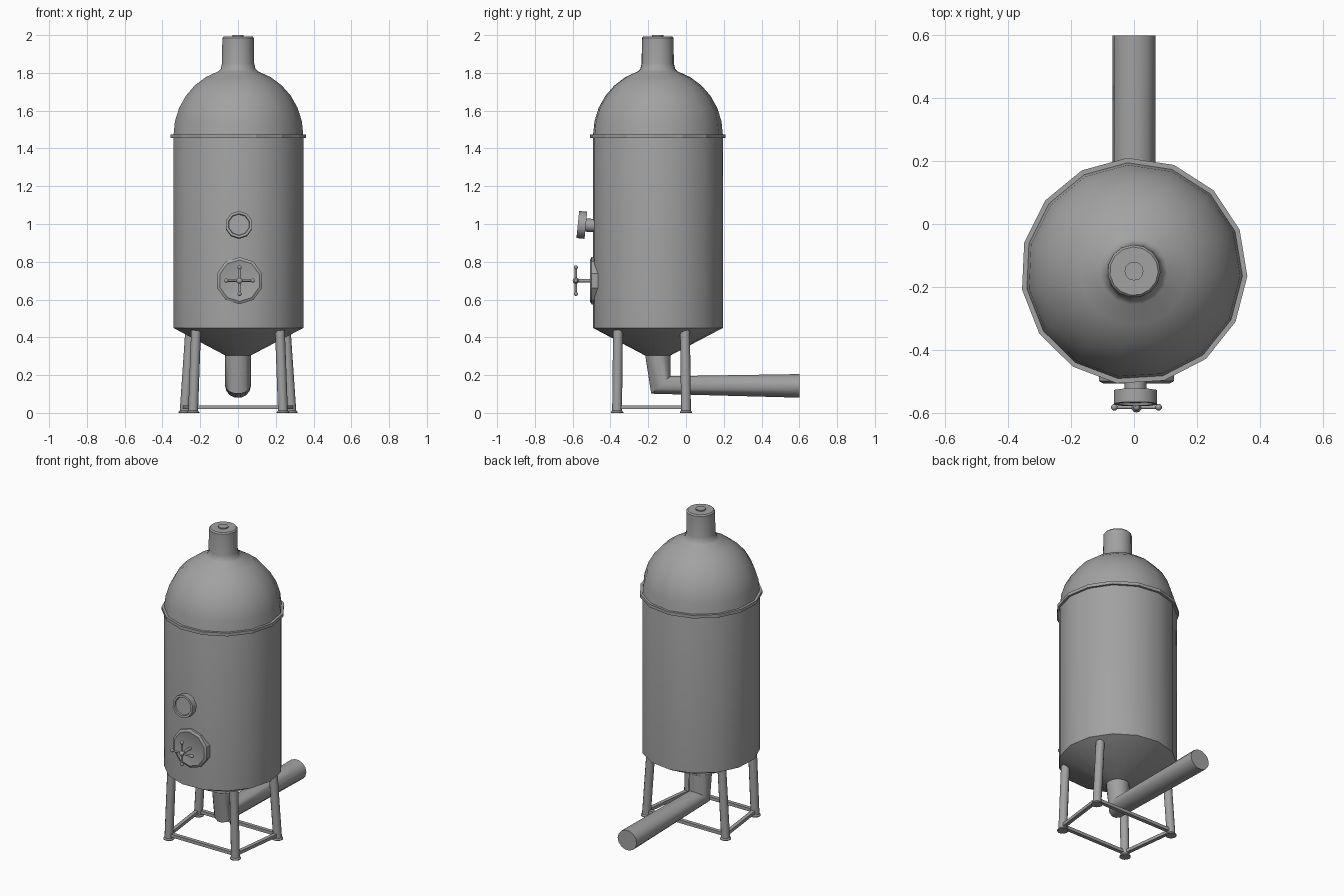
import bpy, bmesh
from math import sin, cos, pi, radians
from mathutils import Vector, Matrix

if "Cube" in bpy.data.objects:
    bpy.data.objects.remove(bpy.data.objects["Cube"])

steel = bpy.data.materials.new("grey steel")
steel.use_nodes = True
grey = (0.36, 0.36, 0.36, 1)
steel.diffuse_color = grey
steel.node_tree.nodes["Principled BSDF"].inputs["Base Color"].default_value = grey


def finish(name, bm, angle=35):
    bmesh.ops.recalc_face_normals(bm, faces=bm.faces)
    mesh = bpy.data.meshes.new(name)
    bm.to_mesh(mesh)
    bm.free()
    mesh.materials.append(steel)
    ob = bpy.data.objects.new(name, mesh)
    bpy.context.collection.objects.link(ob)
    bpy.ops.object.select_all(action='DESELECT')
    ob.select_set(True)
    bpy.context.view_layer.objects.active = ob
    bpy.ops.object.shade_smooth_by_angle(angle=radians(angle))
    return ob


def loft(name, rings, angle=35):
    """Skin a list of point rings and cap both ends."""
    bm = bmesh.new()
    loops = [[bm.verts.new(p) for p in ring] for ring in rings]
    n = len(loops[0])
    for a, b in zip(loops, loops[1:]):
        for i in range(n):
            j = (i + 1) % n
            bm.faces.new((a[i], a[j], b[j], b[i]))
    bm.faces.new(loops[0])
    bm.faces.new(loops[-1])
    return finish(name, bm, angle)


def lathe(name, profile, sides, origin, axis=(0, 0, 1), phase=0, angle=35):
    """Turn (radius, height) pairs around an axis through origin."""
    turn = Matrix.Translation(origin) @ Vector((0, 0, 1)).rotation_difference(Vector(axis)).to_matrix().to_4x4()
    steps = [radians(phase) + 2 * pi * i / sides for i in range(sides)]
    return loft(name, [[turn @ Vector((r * cos(t), r * sin(t), h)) for t in steps]
                       for r, h in profile], angle)


def rod(name, a, b, radius, sides=10):
    a, b = Vector(a), Vector(b)
    return lathe(name, [(radius, 0), (radius, (b - a).length)], sides, a, b - a, 0, 50)


def ball(name, centre, radius):
    bm = bmesh.new()
    bmesh.ops.create_uvsphere(bm, u_segments=10, v_segments=6, radius=radius,
                              matrix=Matrix.Translation(centre))
    return finish(name, bm, 60)


# Tank with conical base, domed top and neck
CENTRE = (0, -0.15, 0)
PHASE = 93.4
dome = [(0.346 * cos(t), 1.47 + 0.355 * sin(t))
        for t in [radians(a) for a in (0, 12, 24, 36, 48, 60, 72)]]
tank = [(0.06, 0.30), (0.347, 0.45), (0.347, 1.465)] + dome
tank += [(0.093, 1.82), (0.086, 1.85), (0.084, 1.985), (0.077, 1.993), (0.032, 1.993)]
lathe("tank", tank, 15, CENTRE, phase=PHASE)
lathe("neck_cap", [(0.03, 1.985), (0.03, 2.0)], 12, CENTRE)
lathe("tank_rim", [(0.34, 1.455), (0.361, 1.455), (0.361, 1.475), (0.34, 1.475)],
      15, CENTRE, phase=PHASE, angle=20)

# Mitred outlet pipe
steps = [2 * pi * i / 14 for i in range(14)]
sections = [((-0.15, 0.32), (0.07, 0)), ((-0.133, 0.148), (0.0525, 0.0475)), ((0.6, 0.143), (0, 0.064))]
loft("outlet_pipe", [[(0.068 * cos(t), y + dy * sin(t), z + dz * sin(t)) for t in steps]
                     for (y, z), (dy, dz) in sections])

# Legs, feet and floor braces
feet = []
for side, sx in (("left", 1), ("right", -1)):
    for end, foot, top in (("front", (0.238, -0.365), (0.222, -0.36)),
                           ("back", (0.283, 0.0), (0.253, -0.005))):
        base = Vector((sx * foot[0], foot[1], 0))
        rod(f"{end}_{side}_leg", base, (sx * top[0], top[1], 0.437), 0.026, 12)
        lathe(f"{end}_{side}_foot", [(0.033, 0), (0.033, 0.005), (0.026, 0.012)], 12, base)
        feet.append(base)
for name, i, j in (("left", 0, 1), ("back", 1, 3), ("right", 3, 2), ("front", 2, 0)):
    a, b = feet[i], feet[j]
    across = (b - a).normalized().cross(Vector((0, 0, 1))) * 0.012
    loft(f"{name}_brace", [[p + across * s + Vector((0, 0, z))
                            for s, z in ((-1, 0.02), (1, 0.02), (1, 0.04), (-1, 0.04))]
                           for p in (a, b)])

# Dished hatch with hand wheel
HATCH = Vector((0.008, -0.465, 0.70))
FRONT = (0, -1, 0)
lathe("hatch", [(0.125, 0), (0.125, 0.035), (0.11, 0.043), (0.07, 0.035), (0.02, 0.032)],
      10, HATCH, FRONT, 18, 30)
rod("wheel_stem", HATCH, (0.008, -0.59, 0.70), 0.009)
hub = Vector((0.008, -0.583, 0.70))
ball("wheel_hub", hub, 0.017)
for k in range(4):
    out = Vector((cos(k * pi / 2), 0, sin(k * pi / 2))) * 0.07
    rod(f"wheel_spoke_{k + 1}", hub, hub + out, 0.006, 8)
    ball(f"wheel_knob_{k + 1}", hub + out, 0.011)

# Tilted gauge on a short neck
rod("gauge_neck", (0.005, -0.45, 0.99), (0.005, -0.545, 0.995), 0.035, 12)
lathe("gauge", [(0.072, 0), (0.072, 0.043), (0.058, 0.043), (0.055, 0.034)],
      10, (0.005, -0.53, 0.993), (0, -1, 0.1), 18, 40)
